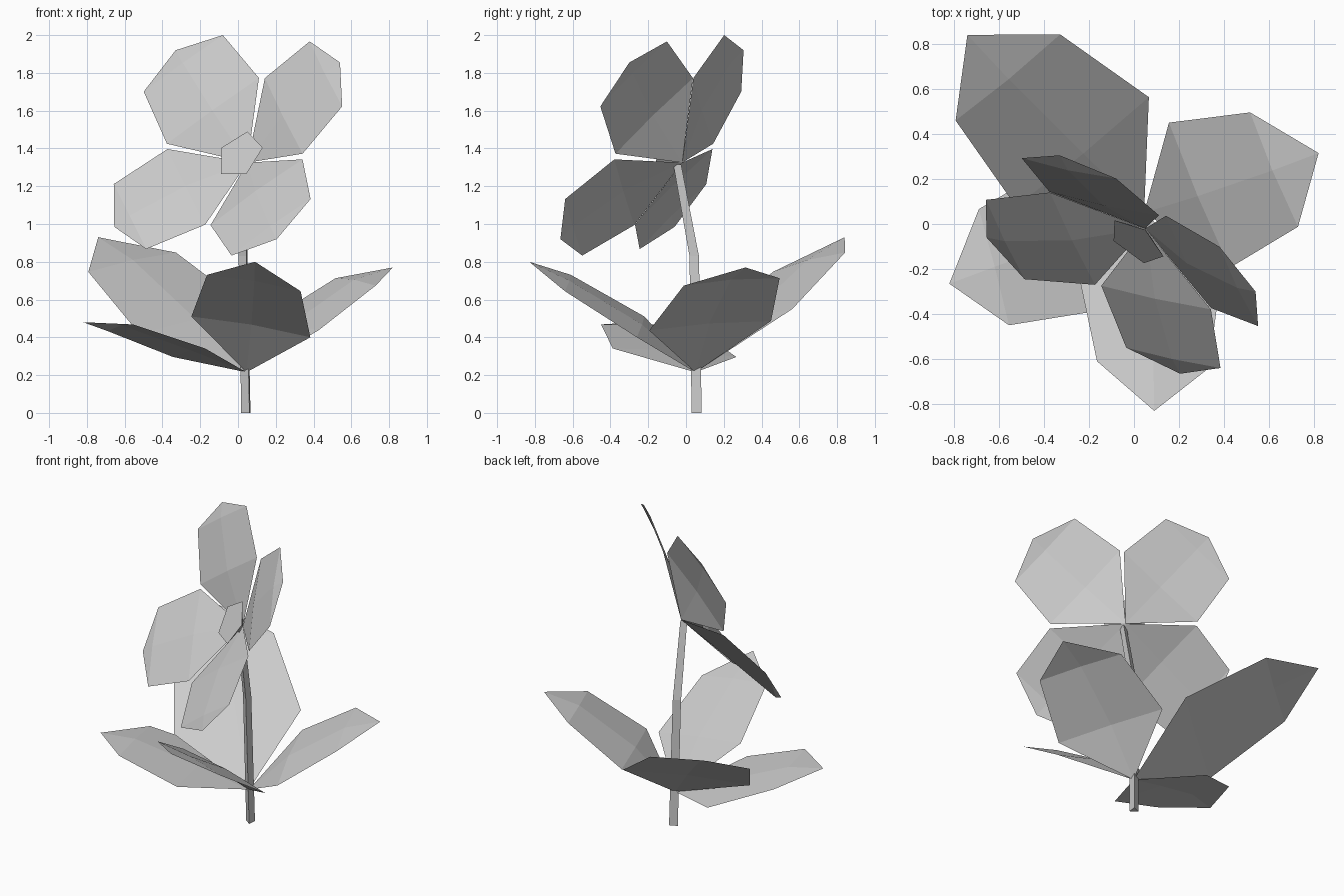
import bpy
import bmesh
from math import cos, sin, radians
from mathutils import Vector, Matrix

cube = bpy.data.objects.get("Cube")
if cube:
    bpy.data.objects.remove(cube, do_unlink=True)

grey = bpy.data.materials.new("plain_grey")
grey.use_nodes = True
colour = (0.6, 0.6, 0.6, 1)
grey.diffuse_color = colour
grey.node_tree.nodes["Principled BSDF"].inputs["Base Color"].default_value = colour


def make_object(name, points, faces):
    bm = bmesh.new()
    verts = [bm.verts.new(p) for p in points]
    for face in faces:
        bm.faces.new([verts[i] for i in face])
    mesh = bpy.data.meshes.new(name)
    bm.to_mesh(mesh)
    bm.free()
    mesh.materials.append(grey)
    obj = bpy.data.objects.new(name, mesh)
    bpy.context.collection.objects.link(obj)
    return obj


def blade(name, base, tip, side, facing, near, far, taper, lifts, ridge):
    """Folded six-sided blade: root, two pairs of edge points, tip, midrib."""
    base, tip, side = Vector(base), Vector(tip), Vector(side)
    normal = side.cross(tip - base).normalized()
    if normal.dot(facing) < 0:
        normal.negate()
    points = [base]
    for along, width, lift in ((near, 1, lifts[0]), (far, taper, lifts[1])):
        mid = base.lerp(tip, along) + normal * lift
        half = side * width / 2
        points += [mid - half, mid + normal * ridge, mid + half]
    points.append(tip)
    faces = [(0, 2, 1), (0, 3, 2), (1, 2, 5, 4), (2, 3, 6, 5), (4, 5, 7), (5, 6, 7)]
    if (points[2] - base).cross(points[1] - base).dot(normal) < 0:
        faces = [f[::-1] for f in faces]
    return make_object(name, points, faces)


# Petals around the flower heart
heart = Vector((0.05, -0.02, 1.325))
facing = Vector((-0.52, -0.71, 0.48)).normalized()
rising = (0.487, -0.105, 0.348)
falling = (0.2, -0.41, -0.4)
petals = {
    "upper_right_petal": ((-0.33, 0.305, 1.92), rising),
    "upper_left_petal": ((0.54, -0.3, 1.855), falling),
    "lower_right_petal": ((-0.655, -0.06, 0.985), falling),
    "lower_left_petal": ((0.205, -0.665, 0.92), rising),
}
for name, (tip, side) in petals.items():
    blade(name, heart, tip, side, facing, 0.445, 0.875, 0.86, (0.037, 0.019), 0.01)

# Leaves at the foot of the stem
root = Vector((0.045, 0.05, 0.215))
up = Vector((0, 0, 1))
leaves = {
    "back_right_leaf": ((-0.74, 0.84, 0.93), (0.59, 0.486, 0.13), (0.02, 0.03)),
    "front_right_leaf": ((-0.82, -0.265, 0.48), (0.17, -0.655, 0.045), (0.01, 0.03)),
    "front_leaf": ((0.09, -0.83, 0.8), (0.63, -0.04, -0.11), (0.04, 0.02)),
    "back_left_leaf": ((0.82, 0.315, 0.77), (0.27, -0.645, -0.05), (0.06, 0.055)),
}
for name, (tip, side, lifts) in leaves.items():
    blade(name, root, tip, side, up, 0.355, 0.78, 0.787, lifts, 0.015)

# Five-sided flower centre, narrowing back to the heart
centre = Vector((0.01, -0.08, 1.365))
spoke = Vector((0.04, 0.054, 0.125))
rim = [centre + Matrix.Rotation(radians(72 * i), 3, facing) @ spoke for i in range(5)]
cone_sides = [((i + 1) % 5, i, 5) for i in range(5)]
make_object("flower_centre", rim + [heart], [tuple(range(5))] + cone_sides)

# Three-sided bent stem
path = [((0.048, 0.058, 0), 0.031),
        ((0.032, 0.045, 0.83), 0.029),
        ((0.045, -0.045, 1.315), 0.024)]
rings = []
for spot, radius in path:
    for angle in (-66, 54, 174):
        a = radians(angle)
        rings.append(Vector(spot) + Vector((cos(a), sin(a), 0)) * radius)
walls = []
for k in range(len(path) - 1):
    for i in range(3):
        j = (i + 1) % 3
        walls.append((3 * k + i, 3 * k + j, 3 * k + 3 + j, 3 * k + 3 + i))
make_object("stem", rings, walls + [(2, 1, 0), (6, 7, 8)])
